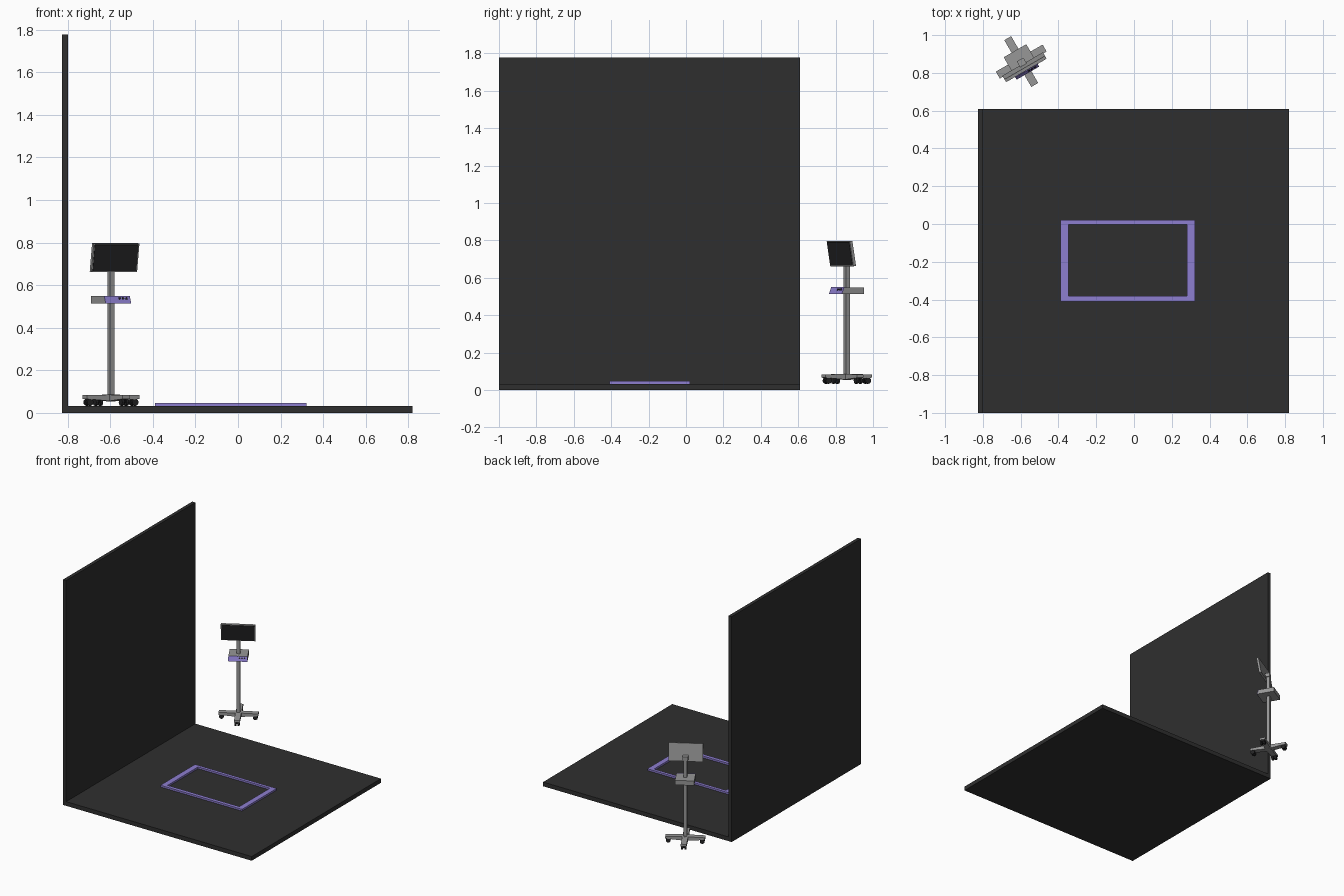
import bpy, bmesh, math
from mathutils import Matrix, Vector

if "Cube" in bpy.data.objects:
    bpy.data.objects.remove(bpy.data.objects["Cube"])


def mat(name, c):
    m = bpy.data.materials.new(name)
    m.diffuse_color = (*c, 1)
    m.use_nodes = True
    m.node_tree.nodes["Principled BSDF"].inputs["Base Color"].default_value = m.diffuse_color
    return m


DARK = mat("charcoal panel", (0.028, 0.028, 0.028))
PURPLE = mat("violet", (0.27, 0.21, 0.63))
GREY = mat("mid grey", (0.31, 0.31, 0.31))
BLACK = mat("near black", (0.016, 0.016, 0.017))

# stand is turned 30 degrees about its post
STAND = Matrix.Translation((-0.597, 0.86, 0)) @ Matrix.Rotation(math.radians(30), 4, 'Z')
ID = Matrix.Identity(4)


def finish(name, bm, m, xf):
    bmesh.ops.recalc_face_normals(bm, faces=bm.faces)
    me = bpy.data.meshes.new(name)
    bm.to_mesh(me)
    bm.free()
    me.materials.append(m)
    ob = bpy.data.objects.new(name, me)
    bpy.context.collection.objects.link(ob)
    ob.matrix_world = xf
    return ob


def box(name, lo, hi, m, xf=ID):
    bm = bmesh.new()
    bmesh.ops.create_cube(bm, size=1)
    for v in bm.verts:
        v.co = Vector([lo[i] + (v.co[i] + 0.5) * (hi[i] - lo[i]) for i in range(3)])
    return finish(name, bm, m, xf)


def prism(name, pts, x0, x1, m, xf):
    """Side profile of (y, z) points stretched along x."""
    bm = bmesh.new()
    f = bm.faces.new([bm.verts.new((x0, y, z)) for y, z in pts])
    r = bmesh.ops.extrude_face_region(bm, geom=[f])
    for v in r['geom']:
        if isinstance(v, bmesh.types.BMVert):
            v.co.x = x1
    return finish(name, bm, m, xf)


def cyl(name, r, depth, m, xf, n=12):
    bm = bmesh.new()
    bmesh.ops.create_cone(bm, cap_ends=True, segments=n, radius1=r, radius2=r, depth=depth)
    return finish(name, bm, m, xf)


# floor, wall
FZ = 0.033
box("floor_panel", (-0.8, -1, 0), (0.82, 0.61, FZ), DARK)
box("back_wall", (-0.826, -1, 0), (-0.799, 0.61, 1.778), DARK)

# rectangular frame lying on the floor
T = 0.047
box("frame_left", (-0.39, -0.41, FZ), (-0.347, 0.022, T), PURPLE)
box("frame_right", (0.28, -0.41, FZ), (0.322, 0.022, T), PURPLE)
box("frame_front", (-0.347, -0.41, FZ), (0.28, -0.382, T), PURPLE)
box("frame_rear", (-0.347, -0.002, FZ), (0.28, 0.022, T), PURPLE)

# four legs, thicker at the hub, each with a twin-wheel caster
for i, side in enumerate(("front", "right", "rear", "left")):
    xf = STAND @ Matrix.Rotation(i * math.pi / 2, 4, 'Z')
    prism(side + "_leg", [(0, 0.086), (-0.143, 0.083), (-0.143, 0.066), (0, 0.054)],
          -0.021, 0.021, GREY, xf)
    cyl(side + "_caster_stem", 0.007, 0.026, BLACK,
        xf @ Matrix.Translation((0, -0.122, 0.06)), 8)
    for s in (-1, 1):
        cyl(side + "_wheel", 0.017, 0.013, BLACK,
            xf @ Matrix.Translation((s * 0.012, -0.122, 0.05)) @ Matrix.Rotation(math.pi / 2, 4, 'Y'))

# post
box("post", (-0.0125, -0.0125, 0.07), (0.0125, 0.0125, 0.71), GREY, STAND)

# control box with sloping violet front and buttons
prism("control_box", [(0.066, 0.513), (0.066, 0.549), (-0.054, 0.549), (-0.068, 0.513)],
      -0.069, 0.069, GREY, STAND)
slope = math.atan2(0.014, 0.036)
face = STAND @ Matrix.Translation((0, -0.061, 0.531)) @ Matrix.Rotation(-slope, 4, 'X')
box("control_face", (-0.069, -0.003, -0.019), (0.069, 0.001, 0.019), PURPLE, face)
for x in (0.012, 0.03, 0.048):
    cyl("button", 0.006, 0.004, BLACK,
        face @ Matrix.Translation((x, -0.004, 0.006)) @ Matrix.Rotation(math.pi / 2, 4, 'X'), 8)

# monitor tilted forward at the top
tilt = STAND @ Matrix.Translation((0, -0.042, 0.728)) @ Matrix.Rotation(math.radians(9.5), 4, 'X')
box("monitor_body", (-0.124, 0, -0.068), (0.124, 0.016, 0.068), GREY, tilt)
box("monitor_screen", (-0.118, -0.002, -0.063), (0.118, 0.002, 0.063), BLACK, tilt)
box("monitor_mount", (-0.02, -0.03, 0.68), (0.02, 0.012, 0.71), GREY, STAND)
